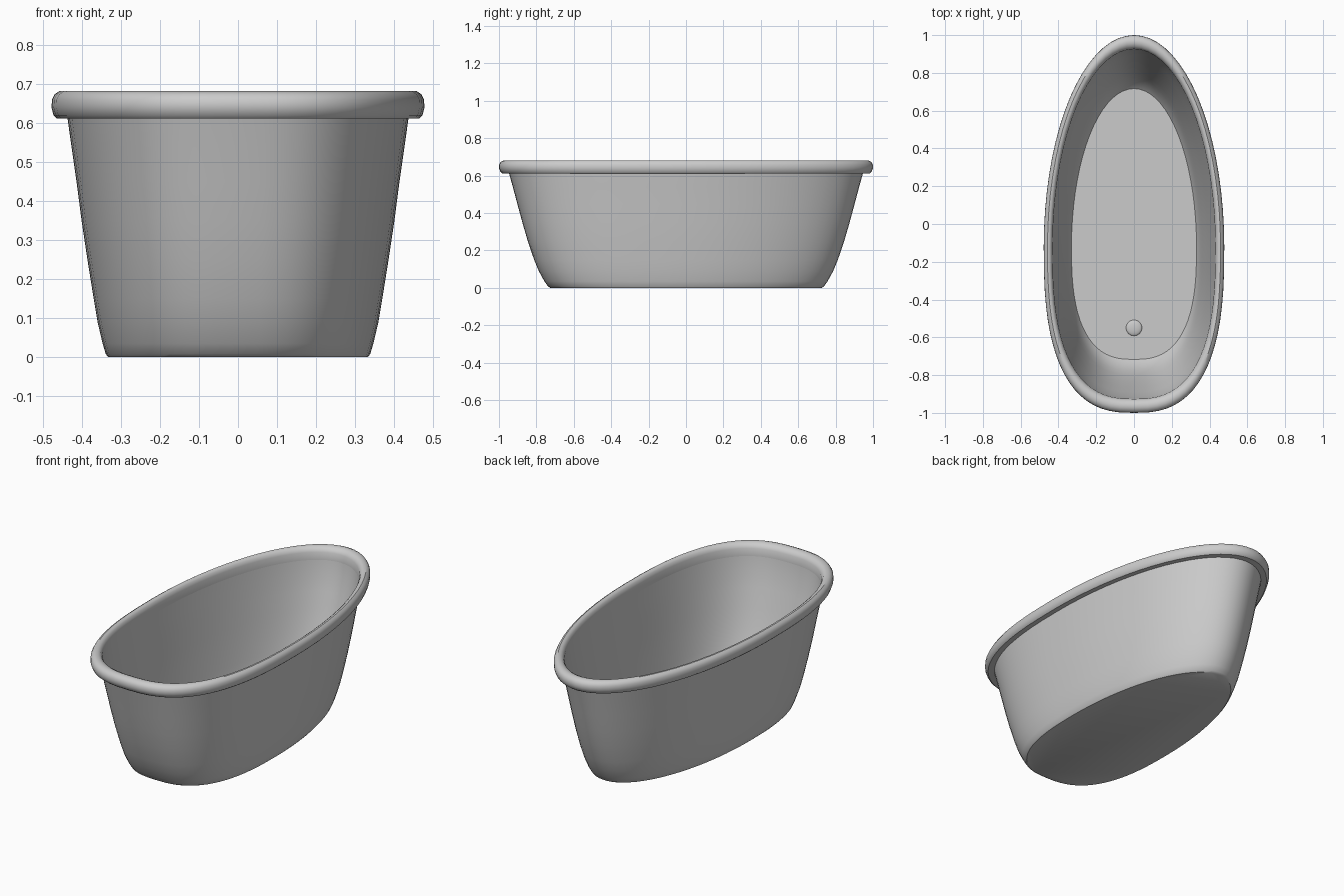
import bpy, bmesh
from math import sin, cos, pi

if "Cube" in bpy.data.objects:
    bpy.data.objects.remove(bpy.data.objects["Cube"])

SEG = 72
Y0 = -0.12          # the tub is widest slightly in front of centre


def egg_ring(bm, hx, hy, z):
    """Egg outline: elliptical at the back, squarer at the front."""
    verts = []
    for i in range(SEG):
        t = 2 * pi * i / SEG
        c, s = cos(t), sin(t)
        n = 2.0 if s >= 0 else 2.65
        px = abs(c) ** (2 / n) * (1 if c >= 0 else -1)
        py = abs(s) ** (2 / n) * (1 if s >= 0 else -1)
        ry = hy - Y0 if s >= 0 else hy + Y0
        verts.append(bm.verts.new((hx * px, Y0 + ry * py, z)))
    return verts


def loft(name, profile, cap_start=False, cap_end=False):
    bm = bmesh.new()
    rings = [egg_ring(bm, *p) for p in profile]
    for a, b in zip(rings, rings[1:]):
        for i in range(SEG):
            j = (i + 1) % SEG
            bm.faces.new((a[i], a[j], b[j], b[i]))
    if cap_start:
        bm.faces.new(rings[0][::-1])
    if cap_end:
        bm.faces.new(rings[-1])
    me = bpy.data.meshes.new(name)
    bm.to_mesh(me)
    bm.free()
    ob = bpy.data.objects.new(name, me)
    bpy.context.collection.objects.link(ob)
    smooth(ob)
    return ob


def smooth(ob):
    bpy.ops.object.select_all(action='DESELECT')
    ob.select_set(True)
    bpy.context.view_layer.objects.active = ob
    bpy.ops.object.shade_smooth_by_angle(angle=0.6)


# Wall profile: half width, half length, height
wall = [(.333, .725, 0), (.339, .738, .008), (.347, .757, .035),
        (.360, .787, .09), (.370, .812, .15), (.386, .846, .25),
        (.401, .875, .35), (.414, .902, .45), (.427, .926, .54),
        (.437, .946, .612)]

# Outer shell with closed bottom
loft("tub_outer_shell", wall, cap_start=True)

# Rolled rim
rim = [wall[-1], (.465, .982, .612), (.473, .992, .620), (.478, 1.0, .640),
       (.477, .999, .660), (.470, .990, .674), (.458, .973, .682),
       (.447, .955, .681), (.437, .938, .673), (.431, .926, .655),
       (.429, .924, .612)]
loft("rolled_rim", rim)

# Inner shell, just inside the outer one, with the floor
inner = [rim[-1]] + [(x - .008, y - .012, z) for x, y, z in wall[-2:2:-1]]
inner += [(.340, .742, .035), (.331, .717, .012)]
loft("tub_inner_shell", inner, cap_end=True)

# Domed drain plug near the front
bpy.ops.mesh.primitive_uv_sphere_add(segments=32, ring_count=16, radius=.042,
                                     location=(0, -.55, .012))
drain = bpy.context.object
drain.name = "drain_plug"
drain.scale.z = .28
bpy.ops.object.transform_apply(location=False, rotation=False, scale=True)
smooth(drain)
